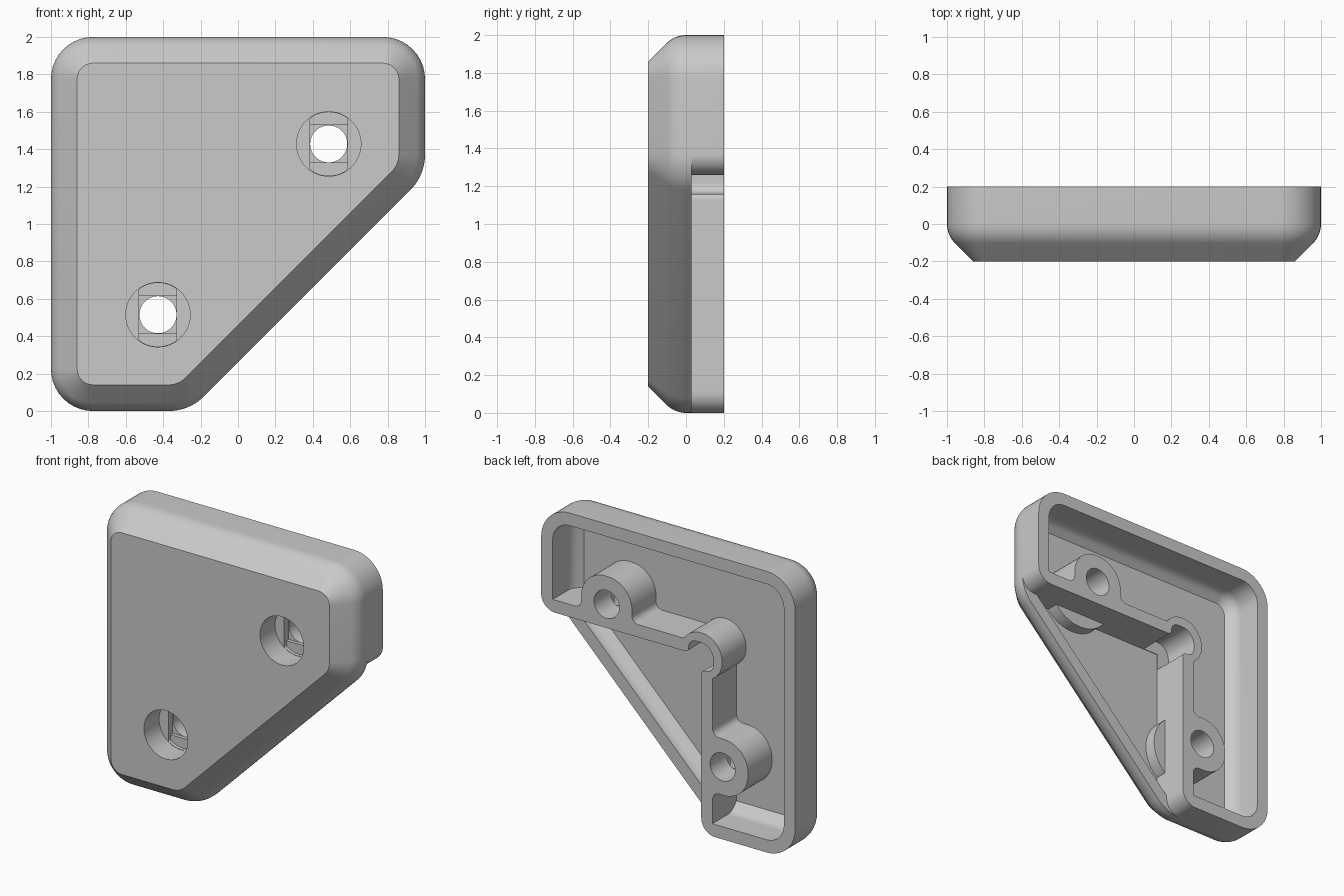
import bpy, bmesh, math
from mathutils import Vector

if "Cube" in bpy.data.objects:
    bpy.data.objects.remove(bpy.data.objects["Cube"])

grey = bpy.data.materials.new("plain grey")
grey.use_nodes = True
COLOUR = (0.59, 0.59, 0.59, 1)
grey.diffuse_color = COLOUR
grey.node_tree.nodes["Principled BSDF"].inputs["Base Color"].default_value = COLOUR

# Profiles use u (across from the square corner) and v (down from it)
ARM, RIB, WALL = 0.74, 0.65, 0.09
BACK, STEP, FRONT, FLOOR = 0.2, 0.03, -0.2, -0.07
FAR, NEAR = 1.485, 0.572


def rounded(points, radii, inset=0, steps=10):
    """Polygon with filleted corners; inset shrinks convex fillets in place."""
    out, n = [], len(points)
    for i, r in enumerate(radii):
        p = Vector(points[i])
        if r == 0:
            out.append(p)
            continue
        a = (Vector(points[i - 1]) - p).normalized()
        b = (Vector(points[(i + 1) % n]) - p).normalized()
        half = a.angle(b) / 2
        centre = p + (a + b).normalized() * r / math.sin(half)
        start = p + a * r / math.tan(half) - centre
        end = p + b * r / math.tan(half) - centre
        for k in range(steps + 1):
            d = start.slerp(end, k / steps)
            out.append(centre + d.normalized() * (r - inset))
    return out


def arc(centre, r, start=0, end=360, n=64):
    last = n if end - start >= 360 else n + 1
    return [Vector(centre) + r * Vector((math.cos(t), math.sin(t)))
            for t in (math.radians(start + (end - start) * k / n) for k in range(last))]


def loft(name, rings):
    """Closed solid through (profile, depth) rings."""
    bm = bmesh.new()
    loops = [[bm.verts.new((p.x - 1, y, 2 - p.y)) for p in prof] for prof, y in rings]
    n = len(loops[0])
    for lo, hi in zip(loops, loops[1:]):
        for i in range(n):
            j = (i + 1) % n
            bm.faces.new((lo[i], lo[j], hi[j], hi[i]))
    bm.faces.new(loops[0])
    bm.faces.new(loops[-1])
    bmesh.ops.recalc_face_normals(bm, faces=bm.faces)
    mesh = bpy.data.meshes.new(name)
    bm.to_mesh(mesh)
    bm.free()
    mesh.materials.append(grey)
    obj = bpy.data.objects.new(name, mesh)
    bpy.context.collection.objects.link(obj)
    return obj


def prism(name, profile, y0, y1):
    return loft(name, [(profile, y0), (profile, y1)])


def subtract(target, cutter):
    mod = target.modifiers.new("cut", "BOOLEAN")
    mod.operation, mod.solver, mod.object = "DIFFERENCE", "EXACT", cutter
    bpy.context.view_layer.objects.active = target
    bpy.ops.object.modifier_apply(modifier=mod.name)
    bpy.data.objects.remove(cutter)


def mirrored(half, radii):
    """Complete a profile whose first point lies on the u = v diagonal."""
    return (half + [(v, u) for u, v in reversed(half[1:])],
            radii + radii[:0:-1])


# Outer body: five-sided plate with a softened front chamfer
outline = [(0, 0), (2, 0), (2, ARM), (ARM, 2), (0, 2)]
radii = [0.225, 0.225, 0.27, 0.27, 0.225]


def chamfer(soft, top, lip, last):
    """Rings from the back, round a soft bend, to a 45 degree slope."""
    rings = [(0, top)]
    for k in range(9):
        a = math.radians(45 * k / 8)
        rings.append((soft * (1 - math.cos(a)), lip - soft * math.sin(a)))
    return rings + [last]


body = loft("corner_bracket", [(rounded(outline, radii, i), y)
            for i, y in chamfer(0.15, BACK, 0.002, (0.14, FRONT))])

# Hollow inside, following the same shape
cavity = loft("cavity", [(rounded(outline, radii, WALL + i), y)
              for i, y in chamfer(0.1, 0.3, 0.032, (0.06, FLOOR))])

# Inner rib with a rounded screw boss on each arm, left standing in the cavity
B = 0.2
half_rib = [(RIB, RIB), (FAR - B, RIB), (FAR - B, NEAR - B), (FAR + B, NEAR - B),
            (FAR + B, RIB), (2.1, RIB), (2.1, ARM), (ARM, ARM)]
half_radii = [0, 0.05, 0.19, 0.19, 0.05, 0, 0]
rib = half_rib + [(v, u) for u, v in reversed(half_rib[1:-1])]
rib_radii = half_radii + [0] + half_radii[:0:-1]
subtract(cavity, prism("rib", rounded(rib, rib_radii), -0.3, 0.4))

# Round boss behind the inner corner
pie = arc((ARM, ARM), 0.165, 90, 360, 48) + [Vector((ARM, ARM))]
subtract(cavity, prism("corner_boss", pie, -0.3, 0.4))

# Low collars that bulge beyond the rib around the counterbores
for centre, middle in (((FAR, NEAR), 90), ((NEAR, FAR), 0)):
    collar = arc(centre, 0.265, middle - 60, middle + 60, 32)
    subtract(cavity, prism("collar", collar, -0.3, 0.015))
subtract(body, cavity)

# Step behind the slanted side, leaving an L-shaped back with rounded ends
E = 2.001
step, step_radii = mirrored([(3, 3), (3, 0.4), (E, 0.4), (E, ARM)], [0, 0, 0, 0.11])
step.insert(4, (ARM, ARM))
step_radii.insert(4, 0)
subtract(body, prism("step", rounded(step, step_radii), STEP, 0.4))

# Relief in the inner corner, flared where it meets the arms
R = 0.645
relief, relief_radii = mirrored(
    [(R, R), (0.84, R), (0.84, ARM), (0.88, ARM), (0.88, 0.76), (0.76, 0.76)],
    [0.1, 0.06, 0.03, 0, 0, 0])
del relief[6], relief_radii[6]
subtract(body, prism("relief", rounded(relief, relief_radii), FLOOR + 0.004, 0.4))

# Screw holes: counterbore, slot, square, then the round bore
for u, v in ((FAR, NEAR), (NEAR, FAR)):
    slot = [Vector((min(max(p.x, u - 0.1), u + 0.1), p.y)) for p in arc((u, v), 0.17)]
    square = arc((u, v), 0.1 * math.sqrt(2), 45, 405, 4)
    subtract(body, prism("counterbore", arc((u, v), 0.172), -0.3, -0.03))
    subtract(body, prism("slot", slot, -0.25, -0.005))
    subtract(body, prism("square", square, -0.24, 0.02))
    subtract(body, prism("bore", arc((u, v), 0.099), -0.35, 0.35))

bpy.ops.object.select_all(action="DESELECT")
body.select_set(True)
bpy.context.view_layer.objects.active = body
bpy.ops.object.shade_smooth_by_angle(angle=math.radians(30))
